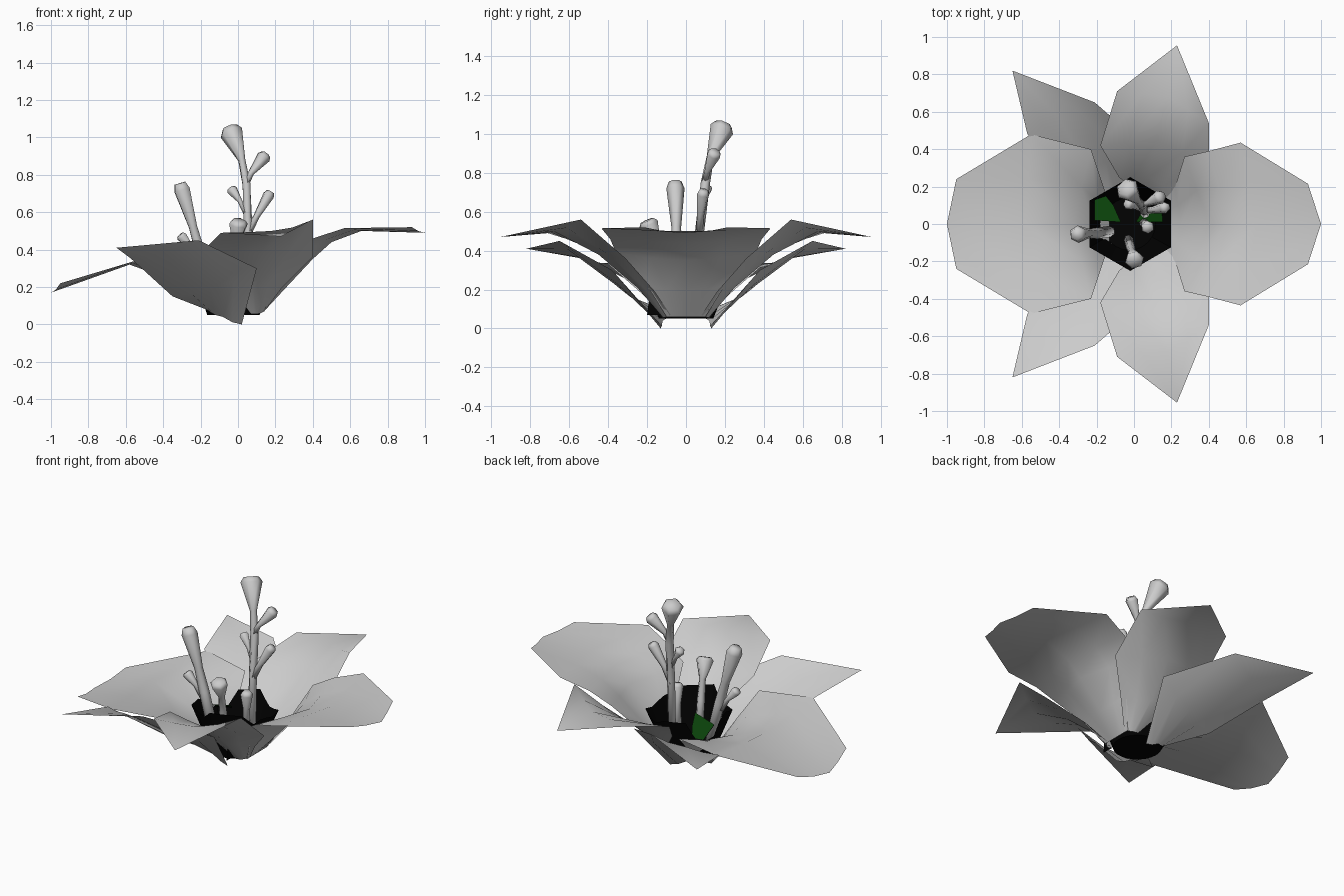
import bpy, bmesh, math, random
from mathutils import Vector

random.seed(4)
cube = bpy.data.objects.get("Cube")
if cube:
    bpy.data.objects.remove(cube, do_unlink=True)


def material(name, rgb):
    m = bpy.data.materials.new(name)
    m.use_nodes = True
    m.diffuse_color = (*rgb, 1)
    b = m.node_tree.nodes["Principled BSDF"]
    b.inputs["Base Color"].default_value = (*rgb, 1)
    b.inputs["Roughness"].default_value = 0.9
    return m


PALE = material("pale grey", (0.6, 0.6, 0.6))
BLACK = material("black", (0.0005, 0.0005, 0.0005))
GREEN = material("dark green", (0.003, 0.05, 0.003))


def finish(name, bm, mat, smooth=True):
    me = bpy.data.meshes.new(name)
    bm.to_mesh(me)
    bm.free()
    me.materials.append(mat)
    for p in me.polygons:
        p.use_smooth = smooth
    ob = bpy.data.objects.new(name, me)
    bpy.context.collection.objects.link(ob)


def petal(name, rows, flip=1):
    """Sheet through rows of (edge, middle, edge); a one-point row is a tip."""
    bm = bmesh.new()
    grid = []
    for row in rows:
        pts = [Vector((x, y * flip, z)) for x, y, z in row]
        if len(pts) == 1:
            grid.append([bm.verts.new(pts[0])] * 5)
            continue
        a, m, b = pts
        line = [a, a.lerp(m, 0.5), m, m.lerp(b, 0.5), b]
        # the sheet sags a little towards its middle
        line[1].z -= 0.2 * abs(a.z - m.z)
        line[3].z -= 0.2 * abs(b.z - m.z)
        grid.append([bm.verts.new(p) for p in line])
    for lo, hi in zip(grid, grid[1:]):
        for i in range(4):
            f = [lo[i], lo[i + 1], hi[i + 1], hi[i]]
            bm.faces.new(list(dict.fromkeys(f)))
    bmesh.ops.recalc_face_normals(bm, faces=bm.faces)
    if sum(f.normal.z for f in bm.faces) < 0:
        bmesh.ops.reverse_faces(bm, faces=bm.faces)
    finish(name, bm, PALE)


def side_rows(rows):
    """Symmetric rows from middle x, z and edge x, y, z."""
    return [[(ex, -ey, ez), (mx, 0, mz), (ex, ey, ez)] for mx, mz, ex, ey, ez in rows]


# Broad side petals
petal("left_petal", side_rows([
    (.13, .06, .13, .10, .06), (.25, .19, .22, .20, .22), (.40, .35, .27, .36, .39),
    (.50, .44, .40, .39, .46), (.66, .50, .57, .435, .515), (1, .49, .93, .215, .52)]))
petal("right_petal", side_rows([
    (-.13, .06, -.13, .10, .06), (-.22, .14, -.18, .25, .20), (-.33, .23, -.23, .40, .33),
    (-.58, .32, -.55, .48, .34), (-1, .17, -.95, .24, .22)]))

# Diagonal petals, mirrored front to back
LEFT_ROWS = [
    [(.07, -.12, .055), (.10, -.115, .055), (.14, -.08, .07)],
    [(-.08, -.25, .25), (.08, -.25, .21), (.23, -.16, .19)],
    [(-.18, -.42, .40), (.12, -.45, .38), (.40, -.31, .36)],
    [(-.09, -.71, .49), (.18, -.68, .50), (.40, -.54, .56)],
    [(.23, -.955, .47)]]
RIGHT_ROWS = [
    [(-.17, -.08, .08), (-.08, -.12, .04), (.02, -.13, 0)],
    [(-.35, -.25, .15), (-.15, -.33, .20), (.10, -.38, .30)],
    [(-.57, -.48, .35), (-.40, -.57, .39), (-.21, -.65, .45)],
    [(-.65, -.82, .41)]]
for where, flip in (("front", 1), ("back", -1)):
    petal(where + "_left_petal", LEFT_ROWS, flip)
    petal(where + "_right_petal", RIGHT_ROWS, flip)

# Dark ragged cup at the heart, with a low gap beside the green leaf
bm = bmesh.new()
N = 24
low, high = [], []
for i in range(N):
    a = math.tau * i / N
    c, s = math.cos(a), math.sin(a)
    r = 0.217 / math.cos((a + math.pi / 6) % (math.pi / 3) - math.pi / 6)
    gap = c < -0.6 and s > 0.1
    top = 0.22 if gap else 0.32 - 0.02 * s + random.uniform(-0.035, 0.035)
    low.append(bm.verts.new((0.14 * c - 0.025, 0.14 * s, 0.05)))
    high.append(bm.verts.new((r * c - 0.02, r * s, top)))
for i in range(N):
    j = (i + 1) % N
    bm.faces.new((low[i], low[j], high[j], high[i]))
bm.faces.new(low[::-1])
finish("dark_cup", bm, BLACK, False)


def patch(name, points, mat, drop=0):
    """Single flat leaf, optionally lowered."""
    bm = bmesh.new()
    bm.faces.new([bm.verts.new((x, y, z - drop)) for x, y, z in points])
    finish(name, bm, mat, False)


# Green leaf sloping out of the cup with a dark underside, and a low green leaf
LEAF = [(-.21, .02, .27), (-.07, .01, .305), (-.11, .10, .255), (-.15, .15, .22), (-.21, .13, .215)]
patch("large_green_leaf", LEAF, GREEN)
patch("large_leaf_underside", LEAF, BLACK, 0.006)
patch("small_green_leaf", [(.01, .01, .16), (.17, .01, .16), (.17, .10, .16), (.05, .08, .16)], GREEN)

# Dark shard at the front of the base
patch("dark_shard", [(.06, -.20, .07), (.06, -.13, .07), (.06, -.19, .15)], BLACK)


def stamen(name, path, head, tip, r=0.018, head_r=0.05):
    """Thin stalk along path, flaring from head to a blunt tip."""
    head, tip = Vector(head), Vector(tip)
    pts = [Vector(p) for p in path] + [head, head.lerp(tip, 0.85), tip]
    radii = [r * 1.2] * len(path) + [r, head_r, head_r * 0.7]
    bm = bmesh.new()
    rings = []
    for i, (p, rad) in enumerate(zip(pts, radii)):
        d = pts[min(i + 1, len(pts) - 1)] - pts[max(i - 1, 0)]
        q = d.to_track_quat("Z", "Y")
        rings.append([bm.verts.new(p + q @ Vector((rad * math.cos(t), rad * math.sin(t), 0)))
                      for t in (math.tau * k / 6 for k in range(6))])
    for a, b in zip(rings, rings[1:]):
        for k in range(6):
            n = (k + 1) % 6
            bm.faces.new((a[k], a[n], b[n], b[k]))
    bm.faces.new(rings[0][::-1])
    bm.faces.new(rings[-1])
    finish(name, bm, PALE)


# Tall stamen with three side buds
stamen("tall_stamen", [(.06, .05, .06), (.055, .07, .5), (.045, .10, .75)],
       (.02, .125, .88), (-.045, .195, 1.05), .02, .064)
stamen("upper_bud", [(.045, .10, .76)], (.07, .11, .81), (.15, .15, .91), .016, .038)
stamen("middle_bud", [(.05, .08, .58)], (.01, .09, .66), (-.04, .11, .73), .013, .03)
stamen("lower_bud", [(.05, .07, .48)], (.10, .075, .58), (.175, .09, .71), .018, .032)

# Second stamen with one bud
stamen("side_stamen", [(-.13, -.04, .08), (-.20, -.05, .38)],
       (-.24, -.05, .52), (-.31, -.055, .755), .025, .047)
stamen("side_bud", [(-.21, -.05, .34)], (-.25, -.06, .41), (-.31, -.07, .48), .015, .03)

# Short stamens
stamen("front_stamen", [(-.03, -.08, .08), (-.02, -.12, .32)],
       (-.01, -.15, .44), (.005, -.20, .555), .02, .052)
stamen("short_stamen", [(.05, .01, .08)], (.06, 0, .32), (.075, -.02, .44), .02, .036)
